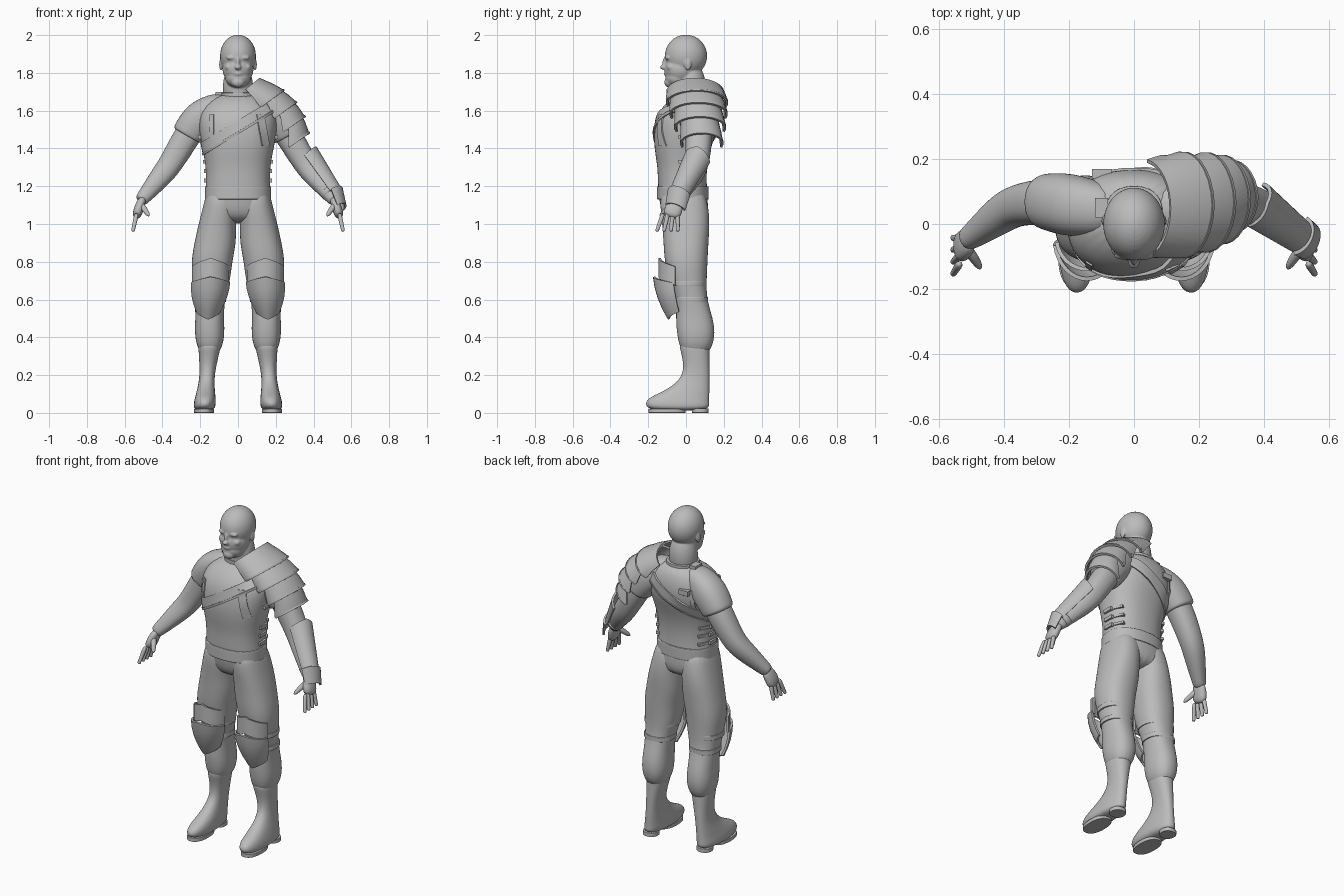
import bpy, bmesh, math
from mathutils import Vector

if "Cube" in bpy.data.objects:
    bpy.data.objects.remove(bpy.data.objects["Cube"])

COLOUR = (.5, .5, .5, 1)
grey = bpy.data.materials.new("plain grey")
grey.use_nodes = True
grey.diffuse_color = COLOUR
grey.node_tree.nodes["Principled BSDF"].inputs["Base Color"].default_value = COLOUR

RIGHTWARD, BACKWARD, UPWARD = Vector((1, 0, 0)), Vector((0, 1, 0)), Vector((0, 0, 1))
SQUARENESS = 2.3


def finish(name, bm, smooth_levels=0, sharp_angle=None):
    bmesh.ops.recalc_face_normals(bm, faces=bm.faces[:])
    mesh = bpy.data.meshes.new(name)
    bm.to_mesh(mesh)
    bm.free()
    mesh.materials.append(grey)
    mesh.polygons.foreach_set("use_smooth", [True] * len(mesh.polygons))
    if sharp_angle:
        mesh.set_sharp_from_angle(angle=math.radians(sharp_angle))
    part = bpy.data.objects.new(name, mesh)
    bpy.context.collection.objects.link(part)
    if smooth_levels:
        modifier = part.modifiers.new("Smooth", "SUBSURF")
        modifier.levels = modifier.render_levels = smooth_levels
    return part


def rounded(angle):
    """Cosine and sine on a slightly squared circle."""
    return [math.copysign(abs(value) ** (2 / SQUARENESS), value)
            for value in (math.cos(angle), math.sin(angle))]


def loft(name, rings, sides=20, along=False, smooth_levels=2):
    """Skin rings (x, y, z, half width, half depth), level or square to their path."""
    bm = bmesh.new()
    centres = [Vector(ring[:3]) for ring in rings]
    loops = []
    for i, ring in enumerate(rings):
        tangent = UPWARD
        if along:
            ahead, behind = centres[min(i + 1, len(rings) - 1)], centres[max(i - 1, 0)]
            tangent = (ahead - behind).normalized()
        deep = (BACKWARD - tangent * tangent.y).normalized()
        wide = deep.cross(tangent)
        loop = []
        for k in range(sides):
            across, back = rounded(math.tau * k / sides)
            loop.append(bm.verts.new(centres[i] + wide * ring[3] * across + deep * ring[4] * back))
        loops.append(loop)
    for low, high in zip(loops, loops[1:]):
        for k in range(sides):
            after = (k + 1) % sides
            bm.faces.new((low[k], low[after], high[after], high[k]))
    bm.faces.new(loops[0])
    bm.faces.new(loops[-1])
    return finish(name, bm, smooth_levels)


def limb(name, side, rings, flatness=1, sides=16):
    """Skin rings (x, y, z, radius) along a bent path, on either side."""
    loft(name, [(side * x, y, z, r * flatness, r) for x, y, z, r in rings], sides, along=True)


def band(name, x, y, z, width, depth, half_height):
    """Level band with softly rounded edges."""
    rim = half_height * .9
    loft(name, [(x, y, z + lift, width - inset, depth - inset) for lift, inset in
                ((-half_height, .02), (-half_height, 0), (-rim, 0), (rim, 0), (half_height, 0), (half_height, .02))])


def sheet(name, rows, thickness=.012):
    """Thick plate through a grid of points."""
    bm = bmesh.new()
    grid = [[bm.verts.new(point) for point in row] for row in rows]
    for low, high in zip(grid, grid[1:]):
        for k in range(len(low) - 1):
            bm.faces.new((low[k], low[k + 1], high[k + 1], high[k]))
    bmesh.ops.recalc_face_normals(bm, faces=bm.faces[:])
    bmesh.ops.solidify(bm, geom=bm.faces[:], thickness=thickness)
    finish(name, bm, sharp_angle=40)


def arc(centre, wide, out, width, depth, span, along=UPWARD, peak=0):
    """Curved row of points bulging outward, with its middle moved by peak."""
    steps = [k / 8 - 1 for k in range(17)]
    return [centre + wide * width * math.sin(math.radians(span) * t)
            + out * depth * math.cos(math.radians(span) * t) + along * peak * (1 - abs(t)) for t in steps]


def box(name, place, size, tilt=0):
    bpy.ops.mesh.primitive_cube_add(size=1, location=place, rotation=(0, 0, tilt))
    part = bpy.context.object
    part.name, part.scale = name, size
    part.data.materials.append(grey)
    part.modifiers.new("Bevel", "BEVEL").width = .003


# Torso and hips: centre depth, half width and half depth at even heights
TORSO = [(0, .17, .11), (-.01, .18, .13), (-.02, .17, .13), (-.02, .17, .13),
         (-.02, .19, .15), (0, .21, .17), (.01, .21, .16), (.04, .1, .09)]
loft("torso", [(0, y, 1 + i / 10, width, depth) for i, (y, width, depth) in enumerate(TORSO)], 24)


def section(z):
    level = min(max((z - 1) * 10, 0), len(TORSO) - 1.01)
    i = int(level)
    return [a + (b - a) * (level - i) for a, b in zip(TORSO[i], TORSO[i + 1])]


def on_torso(x, z, facing, lift=.002):
    y, width, depth = section(z)
    curve = max(0, 1 - abs(x / width) ** SQUARENESS) ** (1 / SQUARENESS)
    return Vector((x, y + facing * (lift + depth * curve), z))


def diagonal(height, lift):
    """Slanted loop around the chest, up to the left shoulder."""
    points = []
    for k in range(49):
        across, back = rounded(math.tau * k / 48)
        z = height
        for attempt in range(12):
            y, width, depth = section(z)
            x = (width + lift) * across
            z = (z + height + .6 * x) / 2
        points.append(Vector((x, y + (depth + lift) * back, z)))
    return points


# Vest straps, trims and buckles
sheet("chest_strap", [diagonal(1.49, .003), diagonal(1.55, .003)])
sheet("chest_strap_edge", [diagonal(1.475, .005), diagonal(1.49, .007)])
for facing, word in ((-1, "front"), (1, "back")):
    sheet(word + "_vest_trim", [[on_torso(x, 1.42 + i / 50, facing) for i in range(9)]
                                for x in (-.15, -.13)], .006)
sheet("hanging_strap", [[on_torso(x + i / 200, 1.58 - i / 36, -1, .005) for i in range(7)] for x in (.1, .14)])
box("shoulder_buckle", (-.1, .05, 1.69), (.04, .06, .02))
box("back_buckle", (-.1, .155, 1.57), (.06, .03, .03))
for side in (-1, 1):
    for z in (1.23, 1.28, 1.33, 1.46):
        edge = section(z)[1]
        box("side_buckle", (side * edge, -.01, z), (.02, .06, .02))
        box("side_strap", (side * (edge - .022), .05, z), (.02, .06, .015), side * .4)
band("belt", 0, -.017, 1.165, .178, .139, .035)
band("collar", 0, .03, 1.68, .09, .088, .015)

# Head: skull, neck, features and ears fused into one smooth form
bm = bmesh.new()


def lump(place, size):
    for side in ((-1, 1) if place[0] else (1,)):
        new = bmesh.ops.create_uvsphere(bm, u_segments=32, v_segments=20, radius=1)["verts"]
        bmesh.ops.scale(bm, vec=size, verts=new)
        bmesh.ops.translate(bm, vec=(place[0] * side, place[1], place[2]), verts=new)


# skull, face, jaw and neck
lump((0, 0, 1.89), (.095, .112, .112))
lump((0, -.03, 1.82), (.082, .085, .085))
lump((0, -.045, 1.775), (.068, .065, .055))
lump((0, .025, 1.72), (.08, .08, .14))
# nose, brows, cheekbones, mouth, bearded chin and ears
lump((0, -.11, 1.85), (.011, .016, .035))
lump((0, -.118, 1.83), (.018, .02, .013))
lump((.03, -.096, 1.88), (.032, .015, .012))
lump((.045, -.08, 1.83), (.025, .022, .02))
lump((0, -.105, 1.795), (.025, .012, .01))
lump((0, -.088, 1.75), (.035, .027, .028))
lump((.09, .01, 1.845), (.01, .018, .032))
head = finish("head", bm)
fuse = head.modifiers.new("Fuse", "REMESH")
fuse.mode, fuse.voxel_size, fuse.use_smooth_shade = "VOXEL", .005, True
relax = head.modifiers.new("Relax", "SMOOTH")
relax.factor, relax.iterations = .5, 5

# Half shapes shared by both sides
LEG = [(.09, -.02, .07, .11), (.092, -.01, .092, .13), (.11, 0, .1, .127), (.12, 0, .112, .12), (.14, 0, .11, .115),
       (.14, .01, .1, .1), (.15, .03, .08, .08), (.15, .045, .075, .1), (.15, .055, .083, .103), (.15, .05, .05, .07)]
BOOT = [(.01, -.2, .055), (.05, -.22, .06), (.08, -.2, .055), (.11, -.13, .05), (.15, -.06, .043),
        (.21, -.01, .04), (.3, -.02, .052), (.36, -.04, .062), (.37, -.02, .05)]

for side, word in ((1, "left_"), (-1, "right_")):
    # Arm, short sleeve and hand
    limb(word + "arm", side, [(.2, .06, 1.56, .07), (.27, .07, 1.47, .075), (.36, .06, 1.31, .064),
                              (.41, .03, 1.25, .06), (.5, -.04, 1.14, .038), (.52, -.05, 1.12, .035)])
    limb(word + "sleeve", side, [(.04, .04, 1.625, .07), (.12, .045, 1.61, .088), (.205, .06, 1.56, .1),
                                 (.265, .07, 1.475, .088), (.27, .07, 1.465, .085)])
    limb(word + "palm", side, [(.5, -.04, 1.14, .035), (.52, -.06, 1.1, .048), (.54, -.08, 1.03, .05)], .55)
    for i in range(4):
        knuckle = i / 40 - .12
        spread = i / 80 - .035
        limb(word + "finger", side, [(.535 + f / 45, knuckle + spread * f, 1.06 - f / 10, .014 - f / 250)
                                     for f in (0, .5, .9, 1)], sides=8)
    limb(word + "thumb", side, [(.52, -.07, 1.11, .018), (.495, -.1, 1.08, .017), (.47, -.14, 1.04, .011)], sides=8)

    # Trouser leg, knee straps and boot
    loft(word + "leg", [(side * x, y, 1.2 - i / 10, width, depth) for i, (x, y, width, depth) in enumerate(LEG)])
    band(word + "upper_knee_strap", side * .145, .014, .685, .1, .095, .014)
    band(word + "lower_knee_strap", side * .15, .03, .6, .088, .088, .014)
    heel_y = .125
    loft(word + "boot", [(side * (.18 - z / 12), (toe + heel_y) / 2, z, width, (heel_y - toe) / 2)
                         for z, toe, width in BOOT])
    band(word + "sole", side * .18, -.1, .011, .054, .1, .011)
    band(word + "heel", side * .18, .075, .012, .045, .045, .012)

    # Overlapping knee plates with a pointed centre
    middle = side * .145
    sheet(word + "thigh_plate", [arc(Vector((middle, -.04, .775 - f / 10)), RIGHTWARD, -BACKWARD,
                                     .1, .105, 80, peak=.045) for f in (0, .5, 1)])
    sheet(word + "shin_plate", [arc(Vector((middle + side * f / 80, f / 50 - .045, .69 - .155 * f)),
                                    RIGHTWARD, -BACKWARD, .105 - .04 * f * f, .13 - .06 * f * f, 80,
                                    peak=.03 - f / 14) for f in (0, .25, .5, .75, 1)])

# Layered guard stepping down the left shoulder
slope = Vector((.64, 0, -.77))
outward = Vector((.77, 0, .64))


def ridge(step):
    return Vector((.14 + .1 * step - .011 * step ** 2, .05 + step / 120, 1.77 - .045 * step - .006 * step ** 2))


for plate in range(4):
    width, depth = .165 - plate / 150 - plate ** 2 / 300, .115 - plate / 200
    rows = []
    for f in (0, .5, 1):
        flare = .012 * f
        crown = ridge(plate - .2 + 1.2 * f) + outward * (flare - .008)
        rows.append(arc(crown - outward * depth, BACKWARD, outward, width - .012 + flare, depth,
                        80 + 30 * f, slope, flare))
    sheet("shoulder_plate", rows)
    sheet("shoulder_plate_rim", [[point + outward * .003 + slope * lip for point in rows[-1]] for lip in (0, .01)])

# Left forearm guard and hand guard
elbow, wrist = Vector((.37, .06, 1.34)), Vector((.5, -.035, 1.16))
forearm = (wrist - elbow).normalized()
outward = Vector((.8, -.1, .6))
outward = (outward - forearm * forearm.dot(outward)).normalized()
across = forearm.cross(outward)
sheet("forearm_guard", [arc(elbow.lerp(wrist, f), across, outward, .075 - f / 50, .078 - f / 45, 85,
                            forearm, f / 25 - .03) for f in (0, .3, .6, 1)])
sheet("hand_guard", [arc(wrist.lerp(Vector((.535, -.055, 1.08)), f), across, outward, .067 - f / 140,
                         .064 - f / 50, 75) for f in (0, .5, 1)])
limb("wrist_wrap", 1, [(.475, -.015, 1.18, .046), (.48, -.02, 1.17, .05), (.5, -.035, 1.15, .046)])
